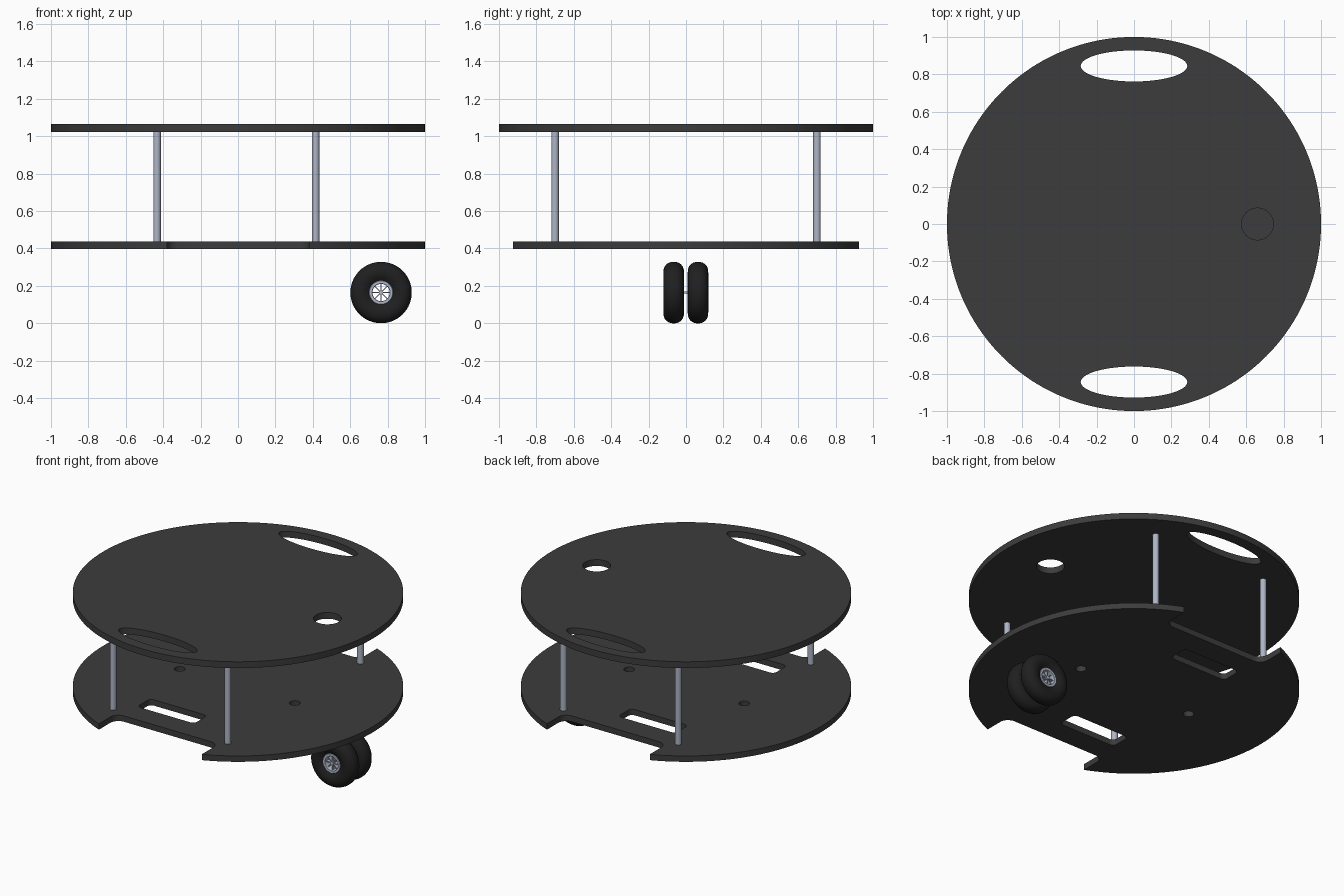
import bpy, bmesh
from math import sin, cos, pi, sqrt, acos
from mathutils import Matrix

if "Cube" in bpy.data.objects:
    bpy.data.objects.remove(bpy.data.objects["Cube"])


def material(name, rgb):
    m = bpy.data.materials.new(name)
    m.diffuse_color = (*rgb, 1)
    m.use_nodes = True
    m.node_tree.nodes["Principled BSDF"].inputs["Base Color"].default_value = m.diffuse_color
    return m


BOARD = material("dark_board", (0.045, 0.045, 0.045))
RUBBER = material("black_rubber", (0.014, 0.014, 0.014))
METAL = material("pale_metal", (0.42, 0.46, 0.56))


def finish(ob, mat):
    ob.data.materials.clear()
    ob.data.materials.append(mat)
    bpy.ops.object.select_all(action='DESELECT')
    ob.select_set(True)
    bpy.context.view_layer.objects.active = ob
    bpy.ops.object.shade_smooth_by_angle(angle=0.6)
    return ob


def from_bmesh(name, bm, mat):
    bmesh.ops.recalc_face_normals(bm, faces=bm.faces)
    me = bpy.data.meshes.new(name)
    bm.to_mesh(me)
    bm.free()
    ob = bpy.data.objects.new(name, me)
    bpy.context.collection.objects.link(ob)
    return finish(ob, mat)


def arc(cx, cy, rx, ry, a0, a1, n):
    return [(cx + rx * cos(a0 + (a1 - a0) * i / n),
             cy + ry * sin(a0 + (a1 - a0) * i / n)) for i in range(n + 1)]


def ellipse(cx, cy, rx, ry, n):
    return arc(cx, cy, rx, ry, 0, 2 * pi, n)[:-1]


def rounded_rect(x0, x1, y0, y1, r):
    corners = [(x1 - r, y1 - r), (x0 + r, y1 - r), (x0 + r, y0 + r), (x1 - r, y0 + r)]
    return [p for k, (x, y) in enumerate(corners)
            for p in arc(x, y, r, r, k * pi / 2, (k + 1) * pi / 2, 6)]


def plate(name, loops, z0, z1):
    # filled 2D outline with holes, turned into a mesh
    cu = bpy.data.curves.new(name, 'CURVE')
    cu.dimensions = '2D'
    cu.fill_mode = 'BOTH'
    cu.extrude = (z1 - z0) / 2
    for loop in loops:
        s = cu.splines.new('POLY')
        s.points.add(len(loop) - 1)
        for p, (x, y) in zip(s.points, loop):
            p.co = (x, y, 0, 1)
        s.use_cyclic_u = True
    tmp = bpy.data.objects.new(name + "_outline", cu)
    bpy.context.collection.objects.link(tmp)
    bm = bmesh.new()
    me = tmp.to_mesh()
    bm.from_mesh(me)
    tmp.to_mesh_clear()
    bpy.data.objects.remove(tmp)
    bmesh.ops.remove_doubles(bm, verts=bm.verts, dist=1e-5)
    bmesh.ops.translate(bm, verts=bm.verts, vec=(0, 0, (z0 + z1) / 2))
    return from_bmesh(name, bm, BOARD)


def lathe(name, profile, loc, mat, n=64):
    # closed (radius, y) profile spun round the y axis
    bm = bmesh.new()
    rings = [[bm.verts.new((loc[0] + r * cos(2 * pi * i / n), loc[1] + y,
                            loc[2] + r * sin(2 * pi * i / n))) for r, y in profile]
             for i in range(n)]
    m = len(profile)
    for i in range(n):
        a, b = rings[i], rings[(i + 1) % n]
        for j in range(m):
            bm.faces.new((a[j], a[(j + 1) % m], b[(j + 1) % m], b[j]))
    return from_bmesh(name, bm, mat)


def rod(name, r, length, loc, axis, mat, n=32):
    bm = bmesh.new()
    rot = Matrix.Rotation(pi / 2, 4, 'X') if axis == 'Y' else Matrix()
    bmesh.ops.create_cone(bm, cap_ends=True, segments=n, radius1=r, radius2=r,
                          depth=length, matrix=Matrix.Translation(loc) @ rot)
    return from_bmesh(name, bm, mat)


# upper plate: two handle openings and one cable hole
plate("upper_plate", [ellipse(0, 0, 1, 1, 160),
                      ellipse(0, 0.845, 0.285, 0.083, 64),
                      ellipse(0, -0.845, 0.285, 0.083, 64),
                      ellipse(0.66, 0, 0.085, 0.085, 48)], 1.023, 1.065)

# lower plate: disc with a wheel notch front and back, motor slots and screw holes
W, D, R = 0.38, 0.745, 0.06
a = acos(W)
right = arc(0, 0, 1, 1, -a, a, 64)
notch = arc(W - R, D + R, R, R, 0, -pi / 2, 8) + arc(-W + R, D + R, R, R, -pi / 2, -pi, 8)
half = right + notch
outline = half + [(-x, -y) for x, y in half]
plate("lower_plate", [outline,
                      rounded_rect(-0.333, 0.09, -0.59, -0.452, 0.03),
                      rounded_rect(-0.333, 0.09, 0.452, 0.59, 0.03),
                      ellipse(-0.43, 0, 0.033, 0.033, 32),
                      ellipse(0.42, 0, 0.033, 0.033, 32)], 0.397, 0.436)

# four standoff posts
for x, sx in ((-0.433, "left"), (0.415, "right")):
    for y, sy in ((-0.70, "front"), (0.70, "back")):
        rod(f"{sy}_{sx}_post", 0.02, 0.59, (x, y, 0.73), 'Z', METAL)

# twin caster wheels
CX, CZ = 0.765, 0.164
side = [(0.062, 0.036), (0.072, 0.042), (0.085, 0.05), (0.105, 0.055), (0.122, 0.054),
        (0.138, 0.049), (0.151, 0.039), (0.16, 0.025), (0.164, 0.009)]
tire = side + [(r, -y) for r, y in reversed(side)]
rim = [(0.046, -0.036), (0.048, -0.04), (0.062, -0.04), (0.065, -0.036),
       (0.065, 0.036), (0.062, 0.04), (0.048, 0.04), (0.046, 0.036)]
for y, s in ((-0.066, "front"), (0.064, "back")):
    lathe(f"{s}_tire", tire, (CX, y, CZ), RUBBER)
    lathe(f"{s}_rim", rim, (CX, y, CZ), METAL)
    rod(f"{s}_hub", 0.012, 0.076, (CX, y, CZ), 'Y', METAL, 24)
    # eight spokes
    bm = bmesh.new()
    for k in range(8):
        bmesh.ops.create_cube(bm, size=1, matrix=Matrix.Translation((CX, y, CZ))
                              @ Matrix.Rotation(k * pi / 4, 4, 'Y')
                              @ Matrix.Translation((0.029, 0, 0))
                              @ Matrix.Diagonal((0.04, 0.06, 0.005, 1)))
    from_bmesh(f"{s}_spokes", bm, METAL)
rod("caster_axle", 0.006, 0.15, (CX, 0, CZ), 'Y', METAL, 16)
